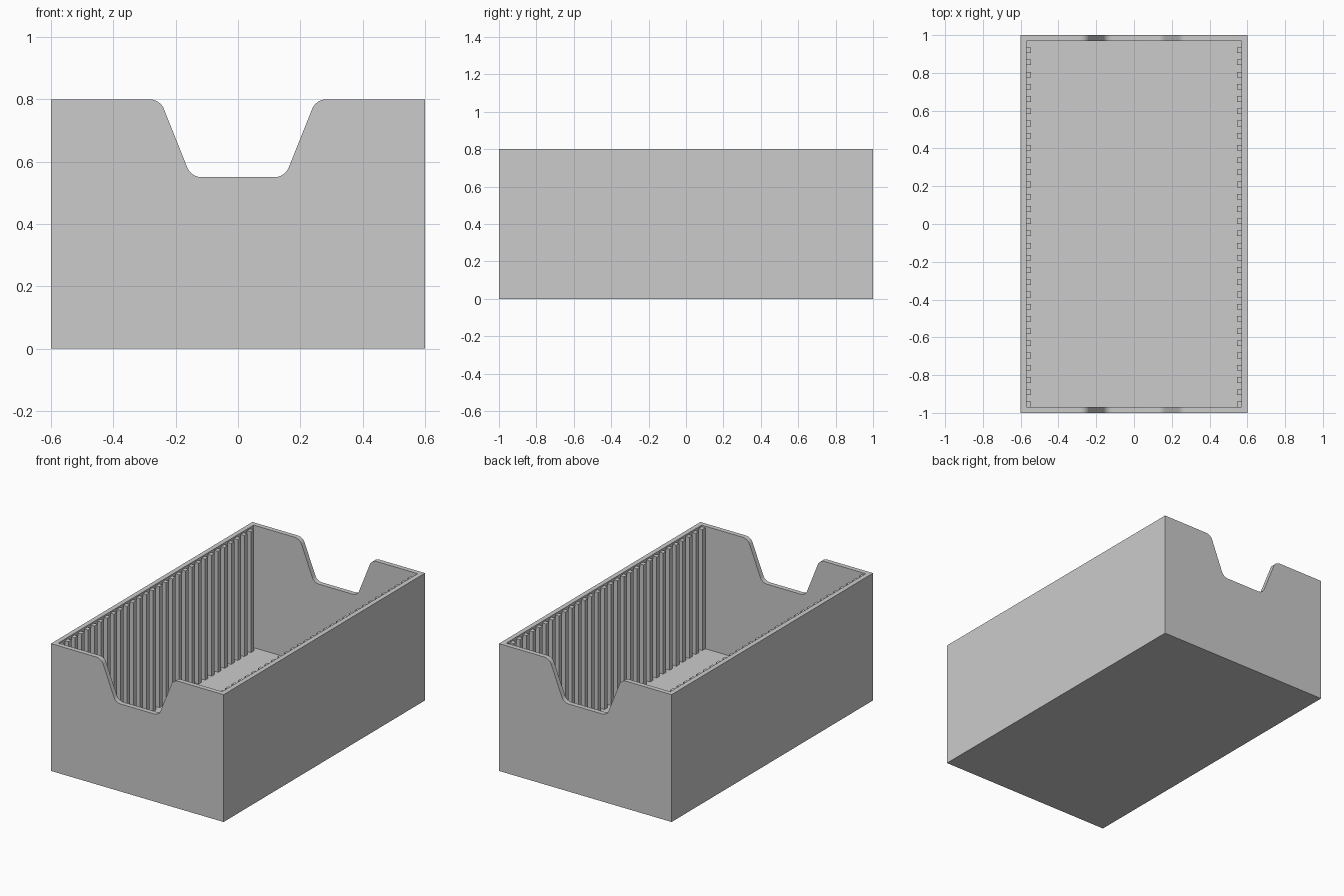
import bpy, bmesh, math
from mathutils import Vector

cube = bpy.data.objects.get("Cube")
if cube:
    bpy.data.objects.remove(cube, do_unlink=True)

W, L, H = 1.2, 2.0, 0.8      # outer size
WALL = 0.03
RIBS = 30
PITCH = (L - 2 * WALL) / RIBS

GREY = (0.6, 0.6, 0.6, 1)
grey = bpy.data.materials.new("light_grey")
grey.use_nodes = True
grey.diffuse_color = GREY
grey.node_tree.nodes["Principled BSDF"].inputs["Base Color"].default_value = GREY


def make_object(name, bm):
    bmesh.ops.recalc_face_normals(bm, faces=bm.faces)
    mesh = bpy.data.meshes.new(name)
    bm.to_mesh(mesh)
    bm.free()
    mesh.materials.append(grey)
    obj = bpy.data.objects.new(name, mesh)
    bpy.context.collection.objects.link(obj)
    return obj


def fillet(before, corner, after, radius, steps=8):
    """Points of a rounded corner."""
    a, b = (before - corner).normalized(), (after - corner).normalized()
    half = a.angle(b) / 2
    centre = corner + (a + b).normalized() * radius / math.sin(half)
    start = corner + a * radius / math.tan(half) - centre
    end = corner + b * radius / math.tan(half) - centre
    return [centre + start.lerp(end, i / steps).normalized() * radius
            for i in range(steps + 1)]


# Hand notch outline, running from +x to -x
rim_far, rim, base = Vector((0.5, 0, H)), Vector((0.25, 0, H)), Vector((0.15, 0, 0.55))
half_notch = fillet(rim_far, rim, base, 0.05) + fillet(rim, base, Vector((0, 0, 0.55)), 0.05)
notch = [(p.x, p.z) for p in half_notch] + [(-p.x, p.z) for p in reversed(half_notch)]

# Open box: outer and inner end outlines joined into one shell
bm = bmesh.new()


def end_outline(half_width, bottom, y):
    points = [(-half_width, bottom), (half_width, bottom), (half_width, H),
              *notch, (-half_width, H)]
    verts = [bm.verts.new((x, y, z)) for x, z in points]
    bm.faces.new(verts)
    return verts


outer, inner = [], []
for end in (-1, 1):
    out = end_outline(W / 2, 0, end * L / 2)
    ins = end_outline(W / 2 - WALL, WALL, end * (L / 2 - WALL))
    for i in range(2, len(out) - 1):            # rim of the end wall
        bm.faces.new((out[i], out[i + 1], ins[i + 1], ins[i]))
    outer.append(out)
    inner.append(ins)
for front, back in (outer, inner):              # sides and floor
    for i in (-1, 0, 1):
        bm.faces.new((front[i], front[i + 1], back[i + 1], back[i]))
for i in (2, -1):                               # rim of the long walls
    bm.faces.new((outer[0][i], outer[1][i], inner[1][i], inner[0][i]))
box = make_object("tray_box", bm)
box.data.shade_smooth()
box.data.set_sharp_from_angle(angle=math.radians(30))

# Divider ribs along both long walls
DEPTH, THICK, TOP = 0.025, 0.03, 0.79
for name, side in (("left_ribs", 1), ("right_ribs", -1)):
    bm = bmesh.new()
    bmesh.ops.create_cube(bm, size=1)
    bmesh.ops.scale(bm, vec=(DEPTH, THICK, TOP - WALL), verts=bm.verts)
    bmesh.ops.translate(bm, verts=bm.verts, vec=(
        side * (W / 2 - WALL - DEPTH / 2), WALL - L / 2 + THICK / 2, (TOP + WALL) / 2))
    ribs = make_object(name, bm)
    array = ribs.modifiers.new("repeat", "ARRAY")
    array.count = RIBS
    array.use_relative_offset = False
    array.use_constant_offset = True
    array.constant_offset_displace = (0, PITCH, 0)
